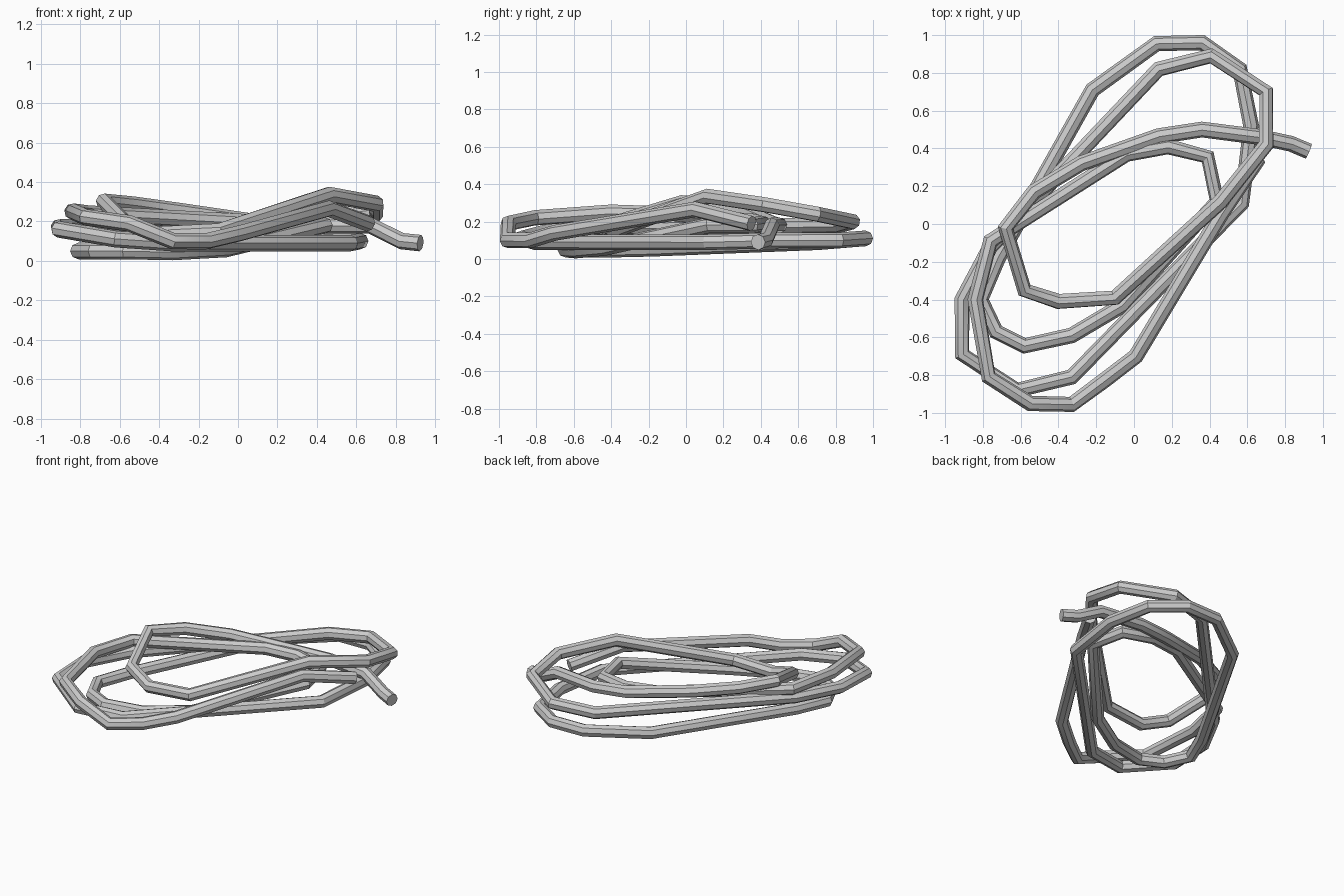
import bpy

# Centre line of the coiled rope, only where it bends; runs between are straight
path = [
    # tail and upper crossing
    (.925, .385, .09), (.83, .425, .1), (.67, .46, .18), (.36, .5, .18), (.13, .465, .19),
    (-.28, .32, .25), (-.53, .17, .285), (-.68, -.02, .3),
    # inner top loop
    (-.58, -.35, .2), (-.4, -.41, .135), (-.1, -.39, .15),
    (.46, .12, .335), (.7, .42, .29), (.7, .7, .24), (.41, .89, .2), (.13, .82, .18),
    # wide middle loop
    (-.76, -.12, .17), (-.91, -.4, .17), (-.91, -.69, .16), (-.62, -.88, .11), (-.33, -.81, .09),
    (.57, .11, .09), (.62, .52, .1), (.56, .82, .1), (.36, .96, .11), (.12, .955, .11),
    # bottom loop
    (-.22, .71, .09), (-.72, -.18, .055), (-.81, -.4, .05), (-.73, -.57, .05),
    (-.58, -.645, .05), (-.33, -.59, .045), (-.06, -.43, .06),
    (.44, .12, .18), (.39, .355, .18), (.18, .41, .19), (-.04, .37, .2),
    # outer front loop and hidden end
    (-.76, -.09, .24), (-.84, -.4, .25), (-.77, -.81, .22), (-.55, -.95, .19),
    (-.33, -.955, .1), (-.16, -.83, .1), (.01, -.7, .14), (.46, .05, .265), (.66, .35, .19),
]

# Sweep a round section along the path
curve = bpy.data.curves.new("rope_coil", 'CURVE')
curve.dimensions = '3D'
curve.bevel_depth = 0.042
curve.bevel_resolution = 2
curve.use_fill_caps = True
spline = curve.splines.new('POLY')
spline.points.add(len(path) - 1)
for point, co in zip(spline.points, path):
    point.co = (*co, 1)

rope = bpy.data.objects.new("rope_coil", curve)
bpy.context.collection.objects.link(rope)
bpy.context.view_layer.objects.active = rope
rope.select_set(True)
bpy.ops.object.convert(target='MESH')
bpy.ops.object.shade_smooth_by_angle()
